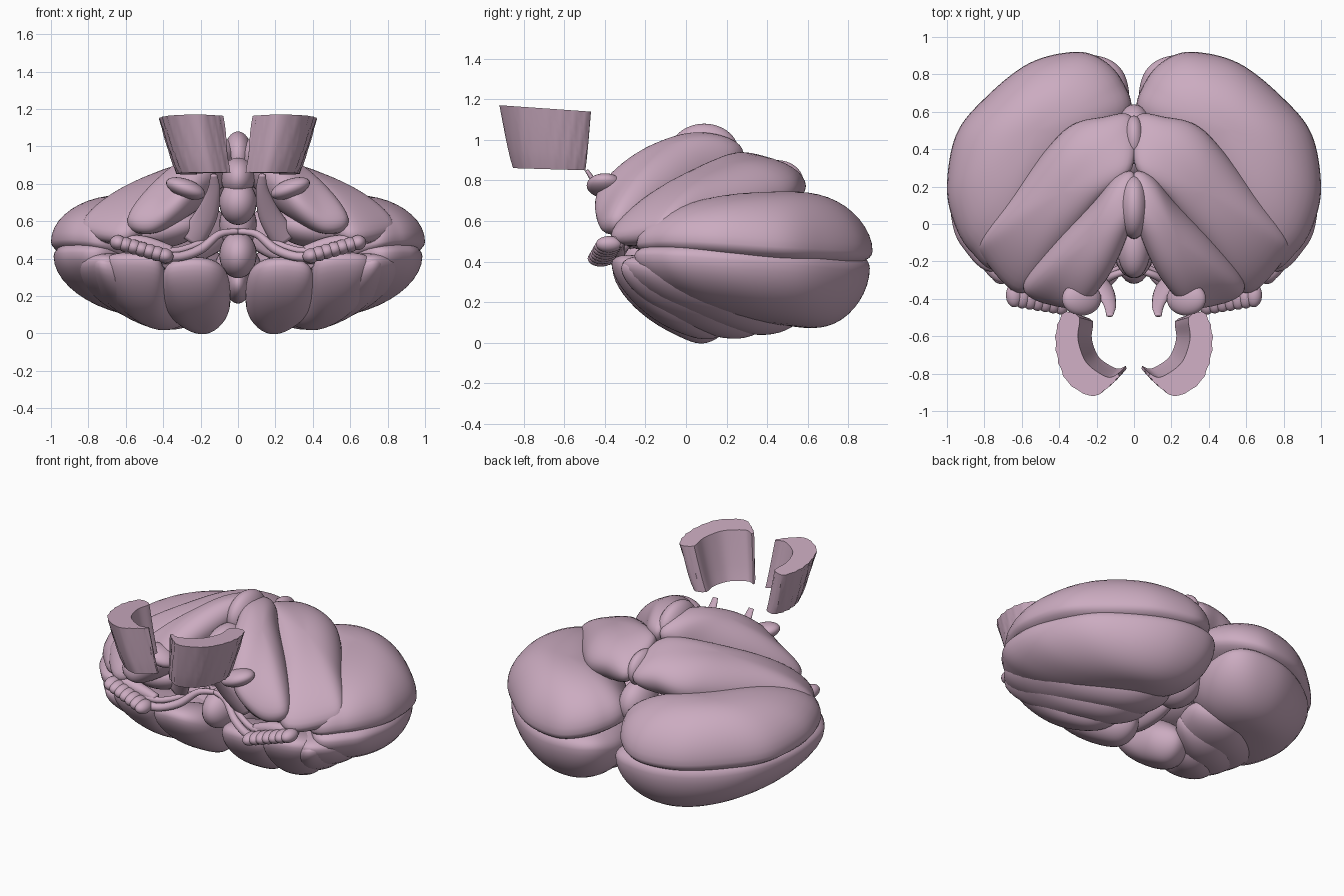
import bpy, bmesh, math
from mathutils import Vector

if "Cube" in bpy.data.objects:
    bpy.data.objects.remove(bpy.data.objects["Cube"])

pink = bpy.data.materials.new("tissue_pink")
pink.diffuse_color = (.60, .41, .53, 1)
pink.use_nodes = True
pink.node_tree.nodes["Principled BSDF"].inputs["Base Color"].default_value = pink.diffuse_color


def finish(name, bm, mirror=True, sharp=None):
    bmesh.ops.recalc_face_normals(bm, faces=bm.faces)
    me = bpy.data.meshes.new(name)
    bm.to_mesh(me)
    bm.free()
    me.materials.append(pink)
    ob = bpy.data.objects.new(name, me)
    bpy.context.collection.objects.link(ob)
    bpy.context.view_layer.objects.active = ob
    ob.select_set(True)
    if sharp:
        bpy.ops.object.shade_smooth_by_angle(angle=math.radians(sharp))
    else:
        me.polygons.foreach_set("use_smooth", [True] * len(me.polygons))
    ob.select_set(False)
    if mirror:
        ob.modifiers.new("mirror", 'MIRROR').use_mirror_merge = False
    return ob


def spline(pts, steps, closed=True):
    """Catmull-Rom curve through 3D points."""
    p = [Vector(q) for q in pts]
    n, out = len(p), []
    get = (lambda i: p[i % n]) if closed else (lambda i: p[max(0, min(n - 1, i))])
    for i in range(n if closed else n - 1):
        a, b, c, d = (get(i + k) for k in (-1, 0, 1, 2))
        for s in range(steps):
            t = s / steps
            out.append(0.5 * (2 * b + (c - a) * t + (2 * a - 5 * b + 4 * c - d) * t * t
                              + (3 * b - a - 3 * c + d) * t ** 3))
    if not closed:
        out.append(p[-1])
    return out


def lobe(name, outline, centre, up, down, power=2.4):
    """Pillow: 3D rim curve, domed above and below; inner rings are smoother than the rim."""
    rim, c, bm, rings = spline(outline, 8), Vector(centre), bmesh.new(), 12
    n = len(rim)
    soft = rim[:]
    for _ in range(60):
        soft = [(soft[i - 1] + soft[i] * 2 + soft[(i + 1) % n]) / 4 for i in range(n)]
    # plane through the centre that best follows the rim
    d = [q - c for q in rim]
    xx, yy, xy = sum(v.x * v.x for v in d), sum(v.y * v.y for v in d), sum(v.x * v.y for v in d)
    xz, yz = sum(v.x * v.z for v in d), sum(v.y * v.z for v in d)
    det = xx * yy - xy * xy
    gx, gy = (xz * yy - yz * xy) / det, (yz * xx - xz * xy) / det
    top = bm.verts.new(c + Vector((0, 0, up)))
    bot = bm.verts.new(c - Vector((0, 0, down)))
    loops = []
    for k in range(1, 2 * rings):
        r = math.sin(math.pi * k / (2 * rings))
        h = math.sqrt(max(0, 1 - r ** power)) * (up if k < rings else -down)
        ring = []
        for s, q in zip(soft, rim):
            e = s.lerp(q, r ** 3) - c
            plane = gx * e.x + gy * e.y
            z = plane * r + (e.z - plane) * r * r
            ring.append(bm.verts.new(c + Vector((e.x * r, e.y * r, z + h))))
        loops.append(ring)
    for i in range(n):
        j = (i + 1) % n
        bm.faces.new((top, loops[0][i], loops[0][j]))
        bm.faces.new((bot, loops[-1][j], loops[-1][i]))
        for a, b in zip(loops, loops[1:]):
            bm.faces.new((a[i], b[i], b[j], a[j]))
    finish(name, bm)


def blob(name, c, r, mirror=False, tilt=0):
    bm = bmesh.new()
    bmesh.ops.create_uvsphere(bm, u_segments=28, v_segments=18, radius=1)
    for v in bm.verts:
        x, y, z = (v.co[i] * r[i] for i in range(3))
        x, z = (x * math.cos(tilt) - z * math.sin(tilt), x * math.sin(tilt) + z * math.cos(tilt))
        v.co = Vector(c) + Vector((x, y, z))
    finish(name, bm, mirror)


def strand(name, pts, widths, flat=1.0):
    """Tapered strip following a path; widths are given per path point."""
    path, ws = spline(pts, 6, False), spline([(w, 0, 0) for w in widths], 6, False)
    bm, loops, n = bmesh.new(), [], 12
    for i, q in enumerate(path):
        t = (path[min(i + 1, len(path) - 1)] - path[max(i - 1, 0)]).normalized()
        s = t.cross(Vector((0, 1, 0))).normalized()
        u = t.cross(s)
        loops.append([bm.verts.new(q + ws[i].x * (s * math.cos(k * math.tau / n)
                      + u * flat * math.sin(k * math.tau / n))) for k in range(n)])
    for a, b in zip(loops, loops[1:]):
        for i in range(n):
            bm.faces.new((a[i], a[(i + 1) % n], b[(i + 1) % n], b[i]))
    bm.faces.new(loops[0])
    bm.faces.new(loops[-1])
    finish(name, bm)


# Upper lobes, from front to back
lobe("anterior_lobe",
     [(0.0, .27, .94), (.10, .25, .92), (.22, .12, .83), (.42, -.09, .73), (.57, -.27, .62),
      (.58, -.37, .60), (.46, -.43, .60), (.29, -.44, .72), (.15, -.30, .83), (.05, -.10, .92),
      (0.0, .08, .98)], (.24, -.10, .84), .13, .18, 2.8)
lobe("upper_middle_lobe",
     [(.01, .57, .78), (.18, .57, .78), (.33, .53, .75), (.46, .41, .72), (.66, .15, .65),
      (.82, -.07, .59), (.80, -.19, .55), (.60, -.37, .53), (.38, -.16, .65), (.18, .12, .82),
      (.01, .30, .89)], (.38, .17, .74), .14, .16, 3)
lobe("upper_rear_lobe",
     [(.02, .58, .52), (.06, .76, .50), (.17, .88, .47), (.32, .92, .45), (.56, .86, .45),
      (.79, .68, .46), (.95, .48, .47), (1.0, .20, .49), (.96, 0, .50), (.87, -.15, .50),
      (.72, -.24, .48), (.48, .0, .42), (.20, .28, .42)], (.52, .50, .50), .245, .12, 2.8)

# Lower lobes, from back to front
lobe("lower_rear_lobe",
     [(.06, .50, .32), (.025, .68, .34), (.07, .83, .37), (.20, .90, .37), (.42, .89, .36),
      (.65, .78, .36), (.86, .58, .38), (.97, .30, .40), (.98, .06, .42), (.92, -.12, .43),
      (.74, -.25, .43), (.48, .05, .42), (.18, .33, .34)], (.42, .58, .33), .14, .255, 2.8)
lobe("slender_lobe",
     [(.10, .40, .20), (.18, .54, .17), (.36, .57, .17), (.60, .42, .22), (.80, .18, .30),
      (.86, -.05, .36), (.82, -.22, .38), (.68, -.31, .38), (.45, -.1, .28), (.18, .18, .20)],
     (.48, .25, .24), .12, .18, 2.6)
lobe("slender_inner_lobe",
     [(.12, .28, .18), (.25, .41, .15), (.42, .41, .16), (.62, .25, .22), (.78, .03, .31),
      (.80, -.16, .36), (.72, -.32, .37), (.50, -.2, .30), (.24, .1, .20)],
     (.46, .13, .22), .12, .18, 2.5)
lobe("two_bellied_lobe",
     [(.22, .20, .18), (.34, .29, .16), (.52, .18, .20), (.69, -.03, .28), (.73, -.22, .36),
      (.64, -.34, .39), (.43, -.35, .37), (.36, -.14, .24), (.24, .05, .18)],
     (.46, .0, .22), .13, .18, 2.6)
lobe("tonsil",
     [(.04, -.08, .20), (.06, -.24, .30), (.14, -.34, .35), (.27, -.36, .36), (.39, -.31, .33),
      (.41, -.10, .20), (.32, .13, .14), (.17, .21, .12), (.06, .10, .15)],
     (.19, .0, .19), .13, .175, 2.6)

# Central worm between the hemispheres
blob("worm_crest", (0, .09, .94), (.08, .17, .14))
blob("worm_front", (0, -.12, .83), (.09, .17, .11))
blob("worm_front_tongue", (0, -.16, .70), (.10, .13, .12))
blob("worm_slope", (0, .45, .79), (.06, .13, .11))
blob("worm_rear", (0, .49, .58), (.10, .15, .14))
blob("worm_pyramid", (0, .40, .33), (.13, .17, .15))
blob("worm_uvula", (0, .12, .27), (.07, .26, .11))
blob("worm_nodule", (0, -.16, .42), (.10, .16, .125))

# Wings, stalks and thin veil at the front opening
blob("central_wing", (.28, -.40, .775), (.11, .09, .05), True, .35)
strand("upper_stalk", [(.13, -.49, .85), (.13, -.43, .76), (.17, -.34, .63), (.25, -.26, .50)],
       [.018, .035, .06, .07], .5)
blob("middle_stalk", (.38, -.18, .56), (.20, .17, .10), True, -.2)
strand("veil", [(.0, -.24, .545), (.10, -.27, .53), (.20, -.32, .45), (.32, -.37, .41),
                (.45, -.40, .42)], [.015, .02, .025, .025, .03])
strand("veil_upper", [(.05, -.22, .55), (.18, -.28, .49), (.34, -.34, .44), (.50, -.36, .46)],
       [.012, .018, .02, .025])

# Beaded tufts
for i in range(7):
    t = i / 6
    blob("tuft_bead_%d" % (i + 1), (.39 + .25 * t, -.42 + .04 * t, .415 + .07 * t),
         (.045, .065, .04), True, .25)
strand("tuft_ridge", [(.36, -.33, .44), (.50, -.34, .48), (.66, -.33, .50)], [.03, .04, .03])

# Detached curved shells
outer = spline([(.30, -.48, 0), (.37, -.475, 0), (.415, -.58, 0), (.405, -.72, 0), (.34, -.85, 0),
                (.20, -.92, 0), (.10, -.87, 0), (.04, -.815, 0)], 6, False)
inner = spline([(.275, -.50, 0), (.275, -.53, 0), (.285, -.60, 0), (.27, -.67, 0), (.235, -.74, 0),
                (.17, -.79, 0), (.10, -.82, 0), (.045, -.80, 0)], 6, False)
bm, sections, levels = bmesh.new(), [], 7
for k, (o, q) in enumerate(zip(outer, inner)):
    ring = []
    for side, flip in ((o, False), (q, True)):
        for m in (range(levels, -1, -1) if flip else range(levels + 1)):
            f = m / levels
            s = .76 + .24 * f ** .85
            x = .04 + .04 * f + (side.x - .04) * (s - .1 * f)
            y = -.60 + (side.y + .60) * (s + .03 * (1 - f))
            z = (.85 - .03 * (y + .5)) * (1 - f) + (1.14 - .07 * (y + .48)) * f
            g = .004 * math.sin(k * 2.1 + m * .8) * (0 if flip else 1)
            ring.append(bm.verts.new((x + g, y, z)))
    sections.append(ring)
n = len(sections[0])
for a, b in zip(sections, sections[1:]):
    for i in range(n):
        bm.faces.new((a[i], a[(i + 1) % n], b[(i + 1) % n], b[i]))
bm.faces.new(sections[0])
bm.faces.new(sections[-1])
finish("curved_shell", bm, True, 40)
